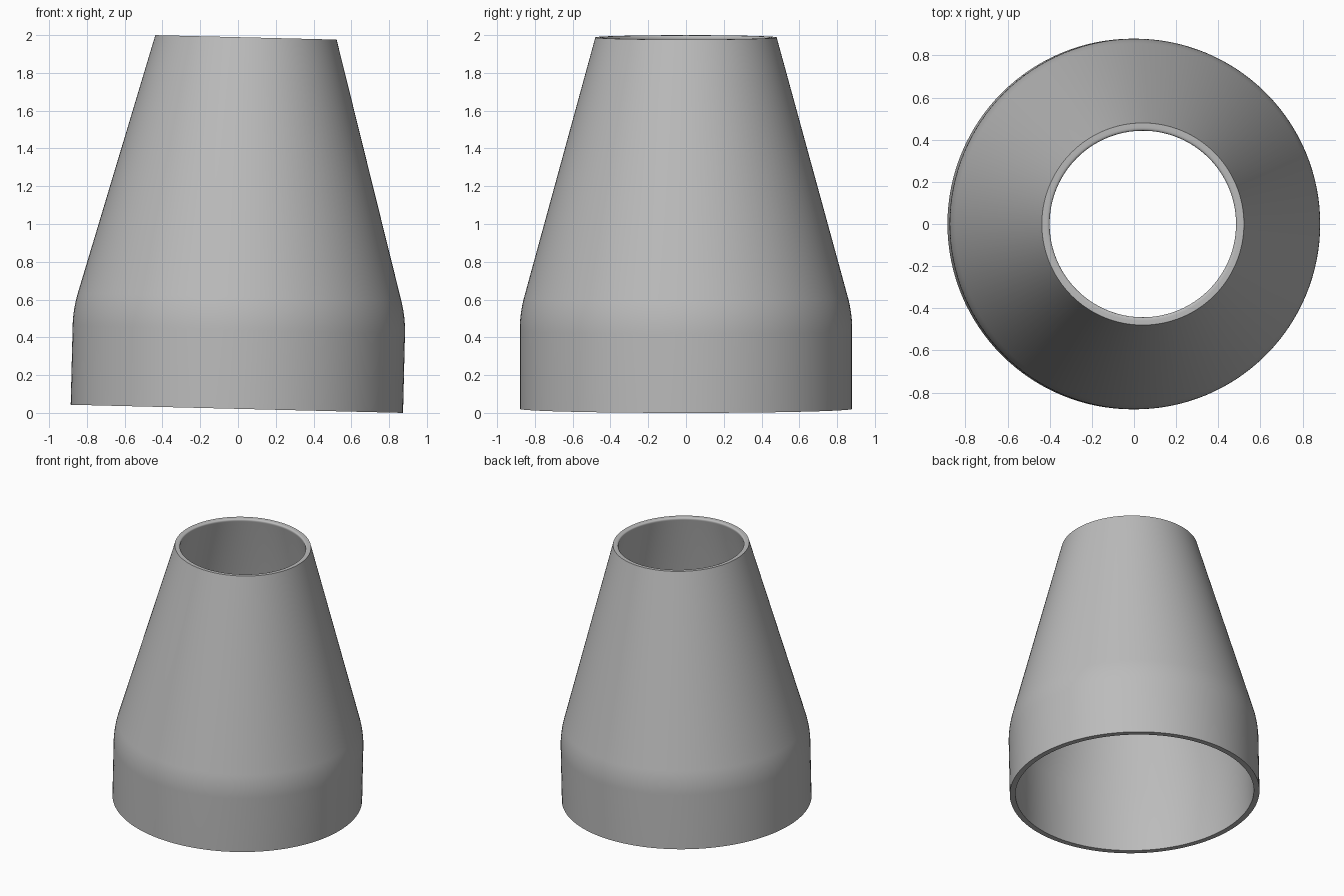
import bpy
import math
from mathutils import Matrix, Vector

SEGMENTS = 128
TILT = 0.0245
HEIGHT, WALL = 1.967, 0.04
R_BASE, R_TOP, SHOULDER = 0.88, 0.48, 0.507

if "Cube" in bpy.data.objects:
    bpy.data.objects.remove(bpy.data.objects["Cube"])

grey = bpy.data.materials.new("plain grey")
grey.use_nodes = True
colour = (0.5, 0.5, 0.5, 1)
grey.diffuse_color = colour
grey.node_tree.nodes["Principled BSDF"].inputs["Base Color"].default_value = colour


def fillet(before, corner, after, size, steps):
    """Round a profile corner with a smooth curve."""
    before, corner, after = Vector(before), Vector(corner), Vector(after)
    a = corner + (before - corner).normalized() * size
    b = corner + (after - corner).normalized() * size
    return [a * (1 - t) ** 2 + corner * 2 * t * (1 - t) + b * t * t
            for t in (i / steps for i in range(steps + 1))]


def lathe(name, profile):
    """Spin a closed (radius, height) profile around the z axis."""
    n = len(profile)
    verts, faces = [], []
    for s in range(SEGMENTS):
        a = math.tau * s / SEGMENTS
        verts += [(r * math.cos(a), r * math.sin(a), z) for r, z in profile]
        nxt = (s + 1) % SEGMENTS
        for i in range(n):
            j = (i + 1) % n
            faces.append((s * n + i, nxt * n + i, nxt * n + j, s * n + j))
    mesh = bpy.data.meshes.new(name)
    mesh.from_pydata(verts, [], faces)
    obj = bpy.data.objects.new(name, mesh)
    bpy.context.collection.objects.link(obj)
    return obj


# Wall section: outer skirt, rounded shoulder, cone, softened lip, inner wall
slope = math.atan2(R_BASE - R_TOP, HEIGHT - SHOULDER)
foot, shoulder, top = (R_BASE, 0), (R_BASE, SHOULDER), (R_TOP, HEIGHT)
inner_top = (R_TOP - WALL / math.cos(slope), HEIGHT)
inner_shoulder = (R_BASE - WALL, SHOULDER - WALL * math.tan(slope / 2))
inner_foot = (R_BASE - WALL, 0)
profile = [foot, *fillet(foot, shoulder, top, 0.09, 10), top,
           *fillet(top, inner_top, inner_shoulder, 0.02, 5),
           inner_shoulder, inner_foot]

# Reducer sleeve, leaning slightly towards +x
sleeve = lathe("reducer_sleeve", profile)
sleeve.data.transform(Matrix.Translation((-0.006, 0, R_BASE * math.sin(TILT)))
                      @ Matrix.Rotation(TILT, 4, 'Y'))
sleeve.data.materials.append(grey)
bpy.context.view_layer.objects.active = sleeve
sleeve.select_set(True)
bpy.ops.object.shade_smooth_by_angle(angle=math.radians(30))
